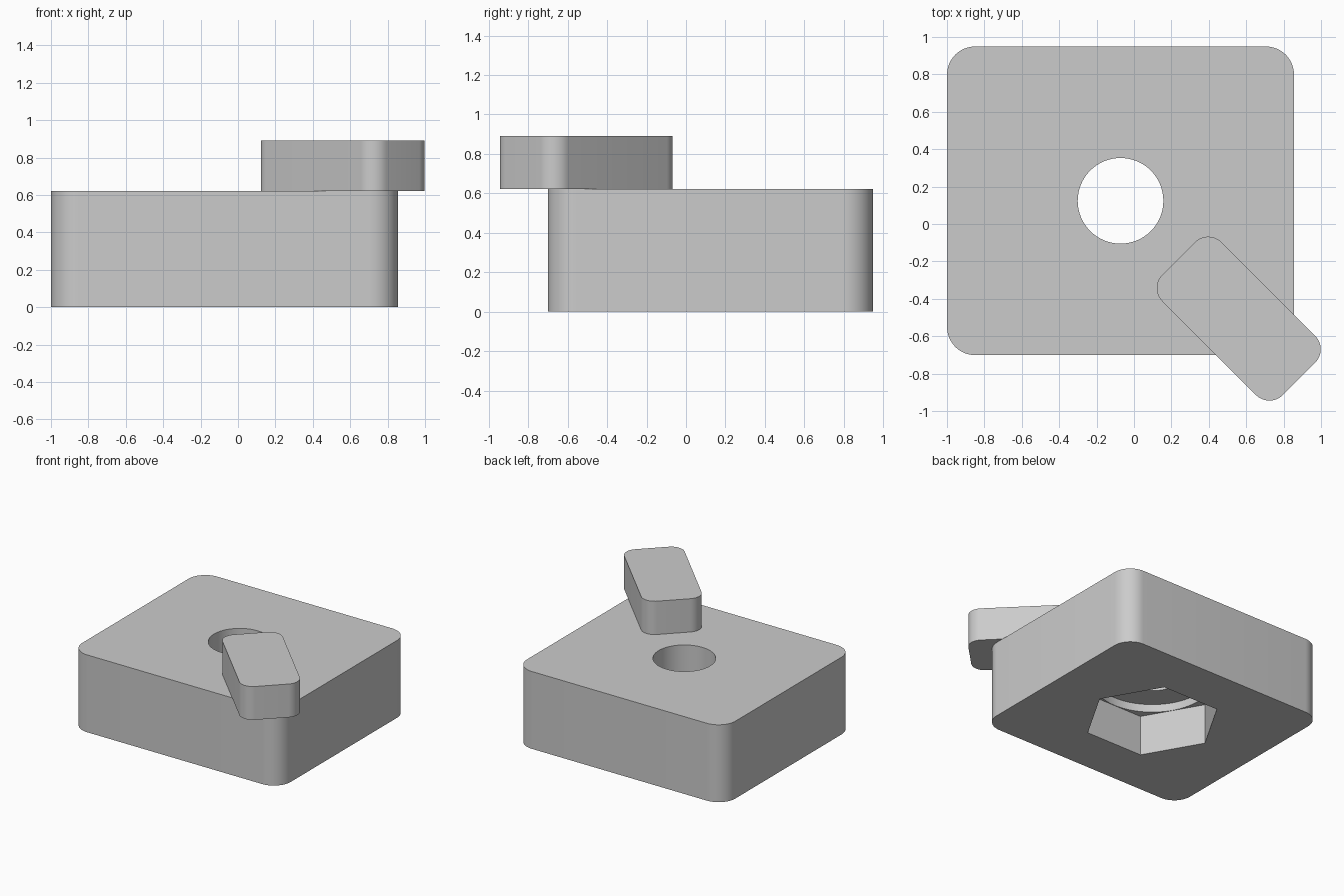
import bpy
import bmesh
from math import cos, sin, pi, radians

cube = bpy.data.objects.get("Cube")
if cube:
    bpy.data.objects.remove(cube, do_unlink=True)

grey = bpy.data.materials.new("plain grey")
grey.use_nodes = True
colour = (0.6, 0.6, 0.6, 1)
grey.diffuse_color = colour
grey.node_tree.nodes["Principled BSDF"].inputs["Base Color"].default_value = colour


def ring(radius, sides):
    """Regular polygon with its first corner on +x."""
    return [(radius * cos(2 * pi * i / sides), radius * sin(2 * pi * i / sides))
            for i in range(sides)]


def rounded_rectangle(width, depth, radius, steps=12):
    points = []
    for quarter, (sx, sy) in enumerate([(1, 1), (-1, 1), (-1, -1), (1, -1)]):
        cx, cy = sx * (width / 2 - radius), sy * (depth / 2 - radius)
        for i in range(steps + 1):
            a = (quarter + i / steps) * pi / 2
            points.append((cx + radius * cos(a), cy + radius * sin(a)))
    return points


def prism(name, profile, centre, bottom, top, turn=0):
    """Extrude a flat outline upward into a solid."""
    bm = bmesh.new()
    face = bm.faces.new([bm.verts.new((x, y, 0)) for x, y in profile])
    new = bmesh.ops.extrude_face_region(bm, geom=[face])["geom"]
    bmesh.ops.translate(bm, vec=(0, 0, top - bottom),
                        verts=[v for v in new if isinstance(v, bmesh.types.BMVert)])
    bmesh.ops.recalc_face_normals(bm, faces=bm.faces)
    mesh = bpy.data.meshes.new(name)
    bm.to_mesh(mesh)
    bm.free()
    mesh.materials.append(grey)
    obj = bpy.data.objects.new(name, mesh)
    obj.location = (*centre, bottom)
    obj.rotation_euler.z = radians(turn)
    bpy.context.collection.objects.link(obj)
    return obj


def activate(obj):
    bpy.ops.object.select_all(action="DESELECT")
    obj.select_set(True)
    bpy.context.view_layer.objects.active = obj


def cut(target, cutter):
    cutter.hide_render = True
    mod = target.modifiers.new("cut", "BOOLEAN")
    mod.operation = "DIFFERENCE"
    mod.solver = "EXACT"
    mod.object = cutter
    activate(target)
    bpy.ops.object.modifier_apply(modifier=mod.name)
    bpy.data.objects.remove(cutter, do_unlink=True)


# Main block with rounded vertical corners
middle = (-0.072, 0.124)
height = 0.622
block = prism("block", rounded_rectangle(1.855, 1.65, 0.15), middle, 0, height)

# Underside: six-sided pocket, shallow round step, then the through hole
cut(block, prism("pocket_cutter", ring(0.505, 6), middle, -0.1, 0.326))
cut(block, prism("step_cutter", ring(0.434, 64), middle, -0.1, 0.39))
cut(block, prism("hole_cutter", ring(0.229, 64), middle, -0.1, height + 0.1))

# Diagonal bar lying across the front corner
bar = prism("corner_bar", rounded_rectangle(0.91, 0.447, 0.1),
            (0.56, -0.506), height, 0.89, turn=-45)

for part in (block, bar):
    activate(part)
    bpy.ops.object.shade_smooth_by_angle(angle=radians(30))
